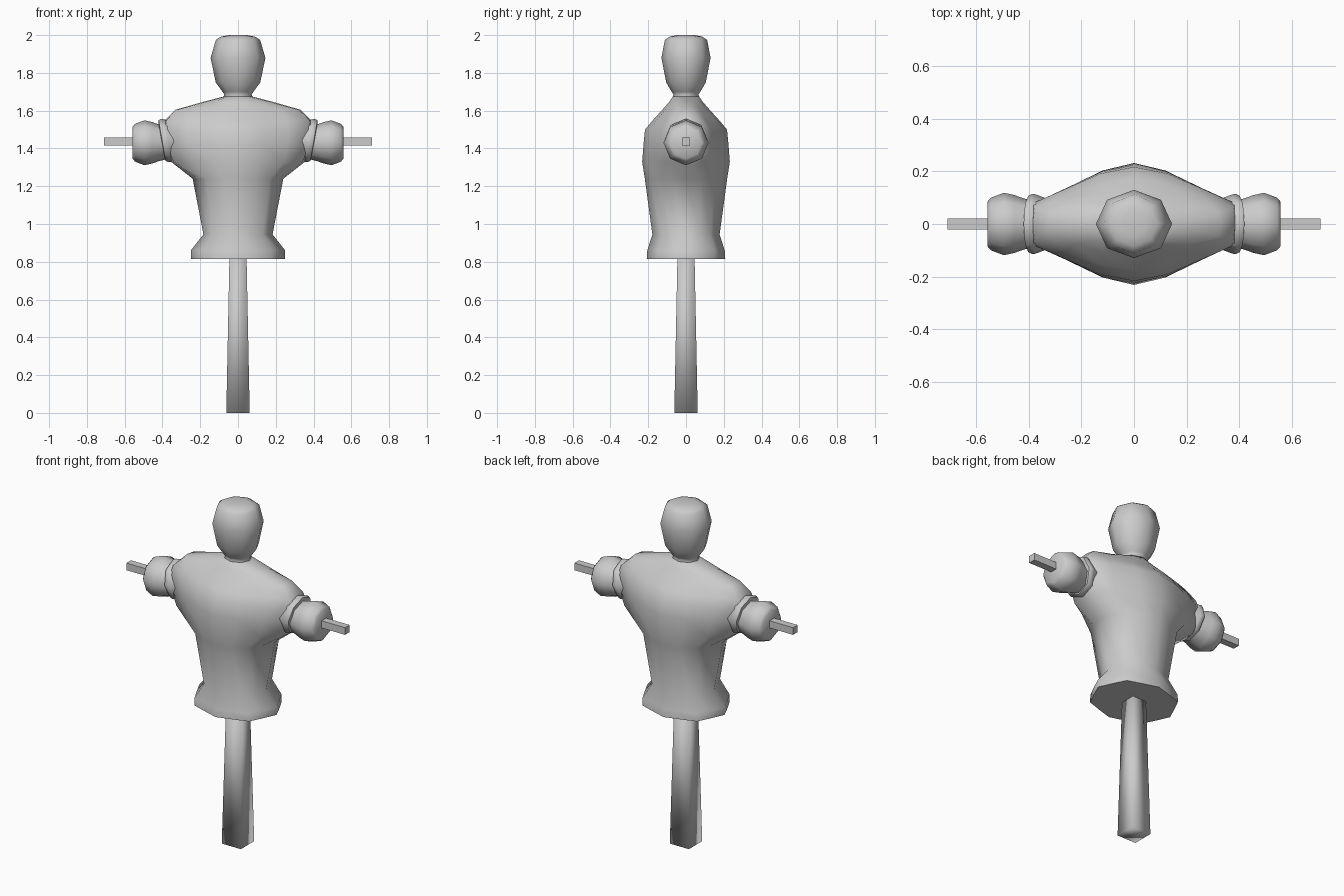
import bpy, bmesh, math
from mathutils import Vector

cube = bpy.data.objects.get("Cube")
if cube:
    bpy.data.objects.remove(cube)

grey = bpy.data.materials.new("plain_grey")
grey.use_nodes = True
COLOUR = (0.6, 0.6, 0.6, 1)
grey.diffuse_color = COLOUR
grey.node_tree.nodes["Principled BSDF"].inputs["Base Color"].default_value = COLOUR


def loft(name, rings, angle=60):
    """Skin a closed tube through rings of points and cap both ends."""
    bm = bmesh.new()
    loops = [[bm.verts.new(p) for p in ring] for ring in rings]
    for a, b in zip(loops, loops[1:]):
        n = len(a)
        for i in range(n):
            j = (i + 1) % n
            bm.faces.new((a[i], a[j], b[j], b[i]))
    bm.faces.new(loops[0])
    bm.faces.new(loops[-1])
    bmesh.ops.recalc_face_normals(bm, faces=bm.faces)
    mesh = bpy.data.meshes.new(name)
    bm.to_mesh(mesh)
    bm.free()
    mesh.materials.append(grey)
    obj = bpy.data.objects.new(name, mesh)
    bpy.context.collection.objects.link(obj)
    bpy.ops.object.select_all(action="DESELECT")
    obj.select_set(True)
    bpy.context.view_layer.objects.active = obj
    bpy.ops.object.shade_smooth_by_angle(angle=math.radians(angle))
    return obj


def polygon(sides, turn=0.0):
    return [(math.cos(t), math.sin(t)) for t in
            (turn + math.tau * i / sides for i in range(sides))]


def upright(z, hx, hy, shape):
    return [Vector((x * hx, y * hy, z)) for x, y in shape]


def full_outline(quarter):
    """Mirror a quarter outline, running from the front middle to the side."""
    half = quarter + [(x, -y) for x, y in quarter[-2::-1]]
    return half + [(-x, y) for x, y in half[-2:0:-1]]


OCTAGON = polygon(8)
SQUARE = [(1, 1), (-1, 1), (-1, -1), (1, -1)]
WAIST = full_outline([(0, 1), (.36, .87), (.71, .73), (.86, .37), (1, 0)])
CHEST = full_outline([(0, 1), (.33, .88), (.68, .60), (.98, .36), (1, 0)])

# Tapered post
loft("post", [upright(0, .062, .062, SQUARE), upright(.84, .045, .045, SQUARE)], 95)

# Torso: height, half width, half depth, blend from waist to chest outline
torso = [(.815, .25, .208, 0), (.86, .25, .205, 0), (.945, .183, .178, 0),
         (1.24, .24, .218, .15), (1.33, .355, .232, .85), (1.42, .385, .225, 1),
         (1.50, .395, .217, 1), (1.55, .385, .175, 1), (1.605, .33, .125, .9),
         (1.645, .19, .09, .5), (1.675, .075, .07, 0)]
loft("torso", [
    upright(z, hx, hy, [(a[0] + (b[0] - a[0]) * k, a[1] + (b[1] - a[1]) * k)
                        for a, b in zip(WAIST, CHEST)])
    for z, hx, hy, k in torso], 70)

# Head with short neck
head = [(1.655, .085, .078), (1.685, .072, .066), (1.70, .082, .076),
        (1.75, .118, .105), (1.88, .145, .13), (1.975, .117, .112),
        (1.992, .09, .085), (2.0, .05, .048)]
loft("head", [upright(z, hx, hy, OCTAGON) for z, hx, hy in head], 70)

ARM_Z = 1.43


def sideways(side, x, radius, shape, z=ARM_Z, lean=0.0):
    return [Vector((side * (x + v * radius * lean), u * radius, z + v * radius))
            for u, v in shape]


for side, word in ((1, "left"), (-1, "right")):
    # Leaning cuff at the end of the sleeve
    loft(word + "_cuff", [
        sideways(side, x, r, OCTAGON, ARM_Z + .012, .17)
        for x, r in ((.34, .10), (.372, .112), (.385, .115), (.402, .108), (.405, .09))], 50)
    # Stuffed hand
    loft(word + "_hand", [
        sideways(side, x, r, OCTAGON)
        for x, r in ((.37, .085), (.415, .096), (.455, .11), (.495, .119),
                     (.545, .10), (.558, .085))], 70)
    # Square stick
    loft(word + "_stick", [
        sideways(side, x, .021, SQUARE, ARM_Z + .007) for x in (.45, .71)], 60)
